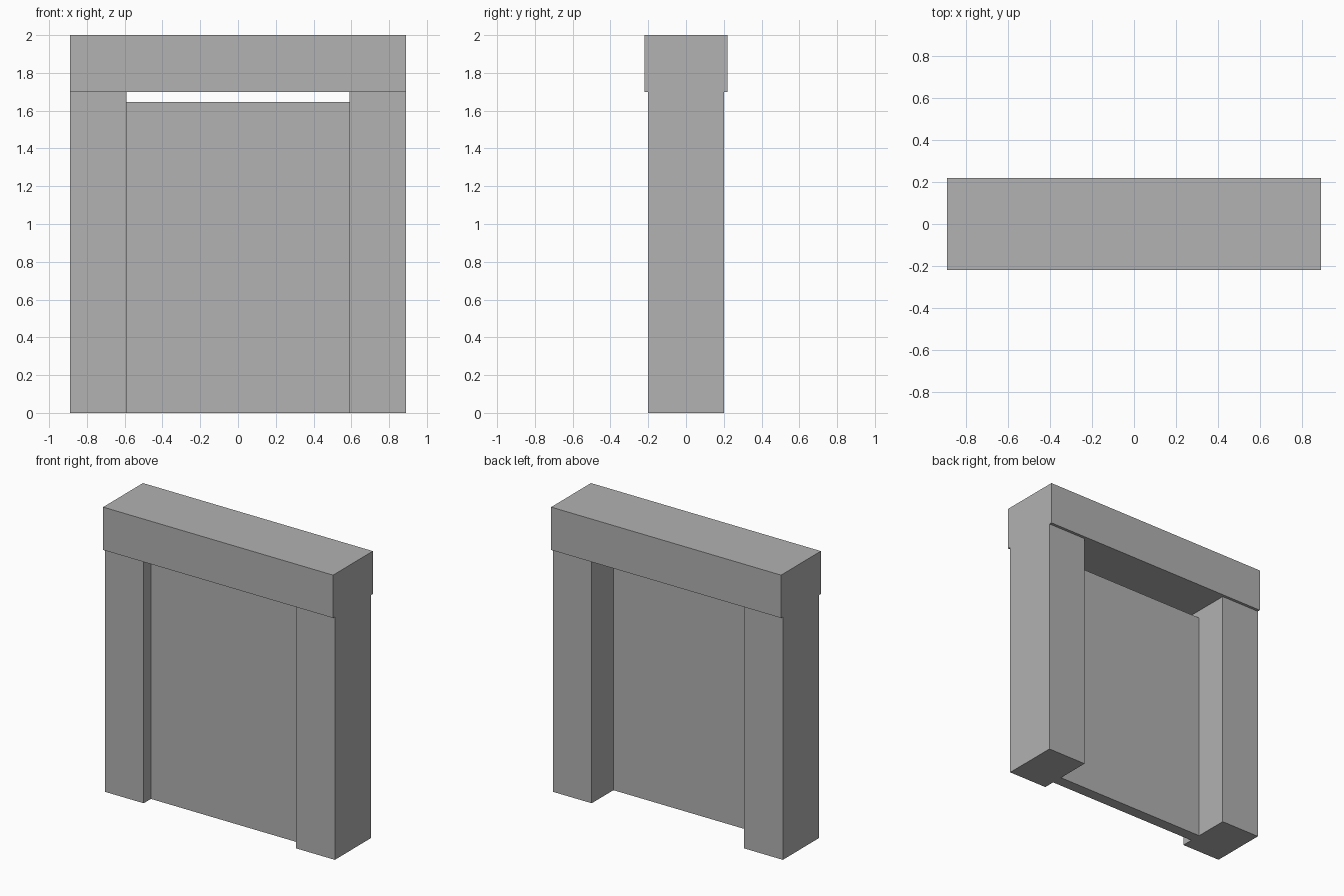
import bpy

default_cube = bpy.data.objects.get("Cube")
if default_cube:
    bpy.data.objects.remove(default_cube, do_unlink=True)

# Single flat grey
stone = bpy.data.materials.new("stone_grey")
stone.use_nodes = True
grey = (0.445, 0.445, 0.445, 1)
stone.diffuse_color = grey
stone.node_tree.nodes["Principled BSDF"].inputs["Base Color"].default_value = grey


def box(name, low, high):
    """Axis-aligned box between two opposite corners."""
    centre = [(a + b) / 2 for a, b in zip(low, high)]
    bpy.ops.mesh.primitive_cube_add(size=1, location=centre)
    obj = bpy.context.object
    obj.name = name
    obj.scale = [b - a for a, b in zip(low, high)]
    bpy.ops.object.transform_apply(location=False, rotation=False, scale=True)
    obj.data.materials.append(stone)
    return obj


half_width, inner, post_top = 0.89, 0.59, 1.7

# Side posts
box("left_post", (inner, -0.2, 0), (half_width, 0.2, post_top))
box("right_post", (-half_width, -0.2, 0), (-inner, 0.2, post_top))

# Lintel, slightly deeper than the posts
box("lintel", (-half_width, -0.22, post_top), (half_width, 0.22, 2))

# Door panel, set toward the front with a gap below the lintel
box("door_panel", (-inner, -0.12, 0), (inner, -0.04, 1.645))
